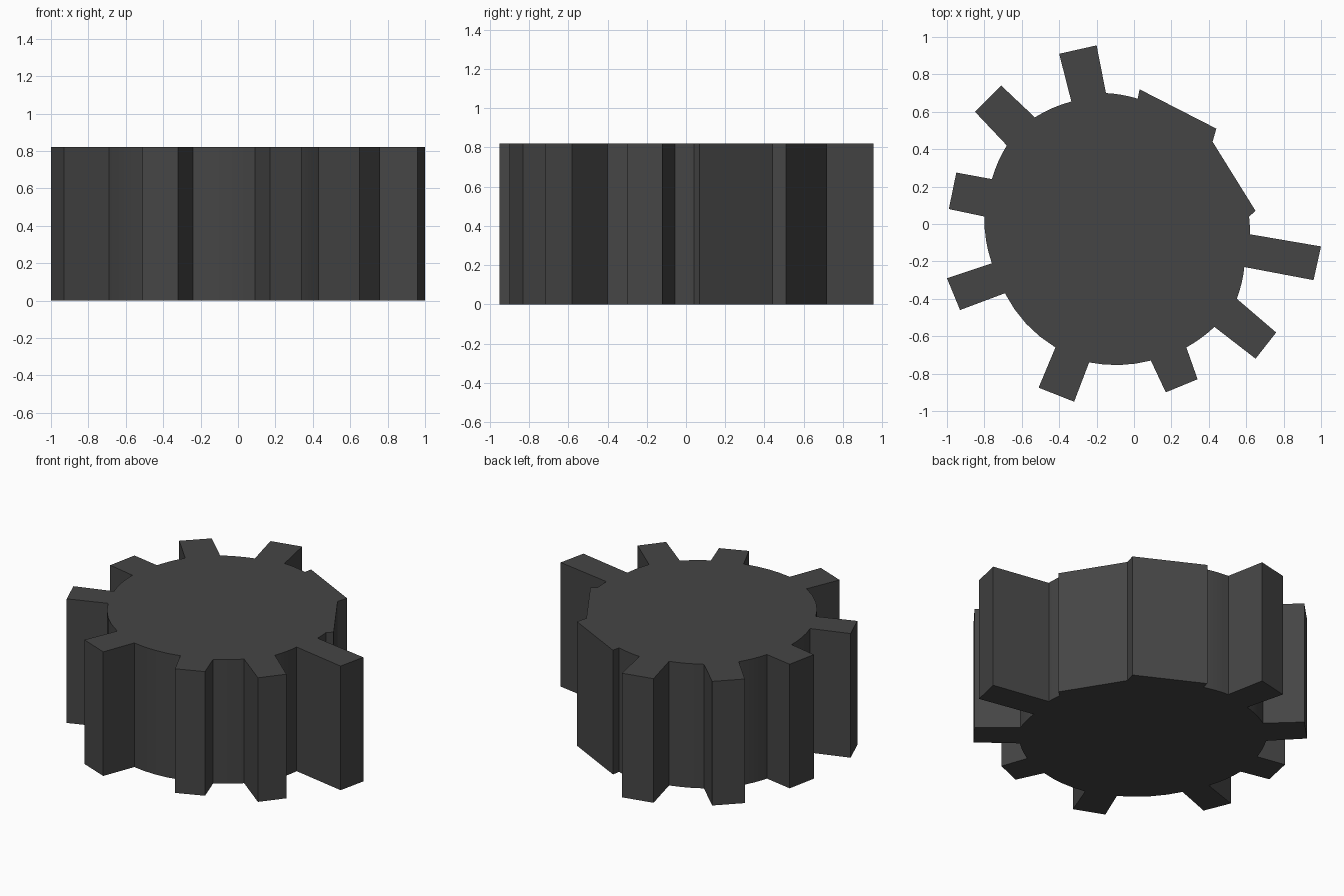
import bpy, bmesh, math

if "Cube" in bpy.data.objects:
    bpy.data.objects.remove(bpy.data.objects["Cube"])

HEIGHT = 0.82
CX, CY = -0.09, -0.02          # hub centre

# Each tooth: base start, tip start, tip end, base end (counter-clockwise)
teeth = [
    [(-0.15, 0.70), (-0.20, 0.955), (-0.40, 0.91), (-0.335, 0.655)],
    [(-0.53, 0.57), (-0.71, 0.74), (-0.85, 0.60), (-0.68, 0.42)],
    [(-0.76, 0.24), (-0.95, 0.275), (-0.99, 0.08), (-0.80, 0.04)],
    [(-0.76, -0.21), (-1.0, -0.29), (-0.93, -0.46), (-0.69, -0.37)],
    [(-0.42, -0.66), (-0.51, -0.875), (-0.32, -0.95), (-0.24, -0.74)],
    [(0.09, -0.73), (0.17, -0.90), (0.34, -0.83), (0.28, -0.66)],
    [(0.43, -0.55), (0.65, -0.72), (0.76, -0.58), (0.55, -0.40)],
    [(0.59, -0.23), (0.96, -0.30), (1.0, -0.12), (0.62, -0.055)],
]
# Two raised flat panels on the back right of the hub
panels = [(0.615, 0.04), (0.65, 0.07), (0.42, 0.44), (0.44, 0.51),
          (0.03, 0.72), (0.02, 0.67)]


def arc_between(p, q, steps=4):
    """Points on the round hub between two tooth roots."""
    a0, a1 = (math.atan2(y - CY, x - CX) for x, y in (p, q))
    r0, r1 = (math.hypot(x - CX, y - CY) for x, y in (p, q))
    if a1 < a0:
        a1 += 2 * math.pi
    pts = []
    for i in range(1, steps):
        t = i / steps
        a, r = a0 + (a1 - a0) * t, r0 + (r1 - r0) * t
        pts.append((CX + r * math.cos(a), CY + r * math.sin(a)))
    return pts


# Outline: teeth and panels joined by hub arcs
groups = teeth + [panels]
outline = []
for i, group in enumerate(groups):
    outline += group
    outline += arc_between(group[-1], groups[(i + 1) % len(groups)][0])

# Extrude the outline into the gear
bm = bmesh.new()
base = bm.faces.new([bm.verts.new((x, y, 0)) for x, y in outline])
ext = bmesh.ops.extrude_face_region(bm, geom=[base], use_keep_orig=True)
top = [v for v in ext["geom"] if isinstance(v, bmesh.types.BMVert)]
bmesh.ops.translate(bm, verts=top, vec=(0, 0, HEIGHT))
bmesh.ops.recalc_face_normals(bm, faces=bm.faces)
mesh = bpy.data.meshes.new("gear")
bm.to_mesh(mesh)
bm.free()

gear = bpy.data.objects.new("gear", mesh)
bpy.context.collection.objects.link(gear)
mat = bpy.data.materials.new("dark_metal")
mat.diffuse_color = (0.06, 0.06, 0.06, 1)
mat.use_nodes = True
mat.node_tree.nodes["Principled BSDF"].inputs["Base Color"].default_value = mat.diffuse_color
mesh.materials.append(mat)

bpy.context.view_layer.objects.active = gear
gear.select_set(True)
bpy.ops.object.shade_smooth_by_angle(angle=math.radians(25))
